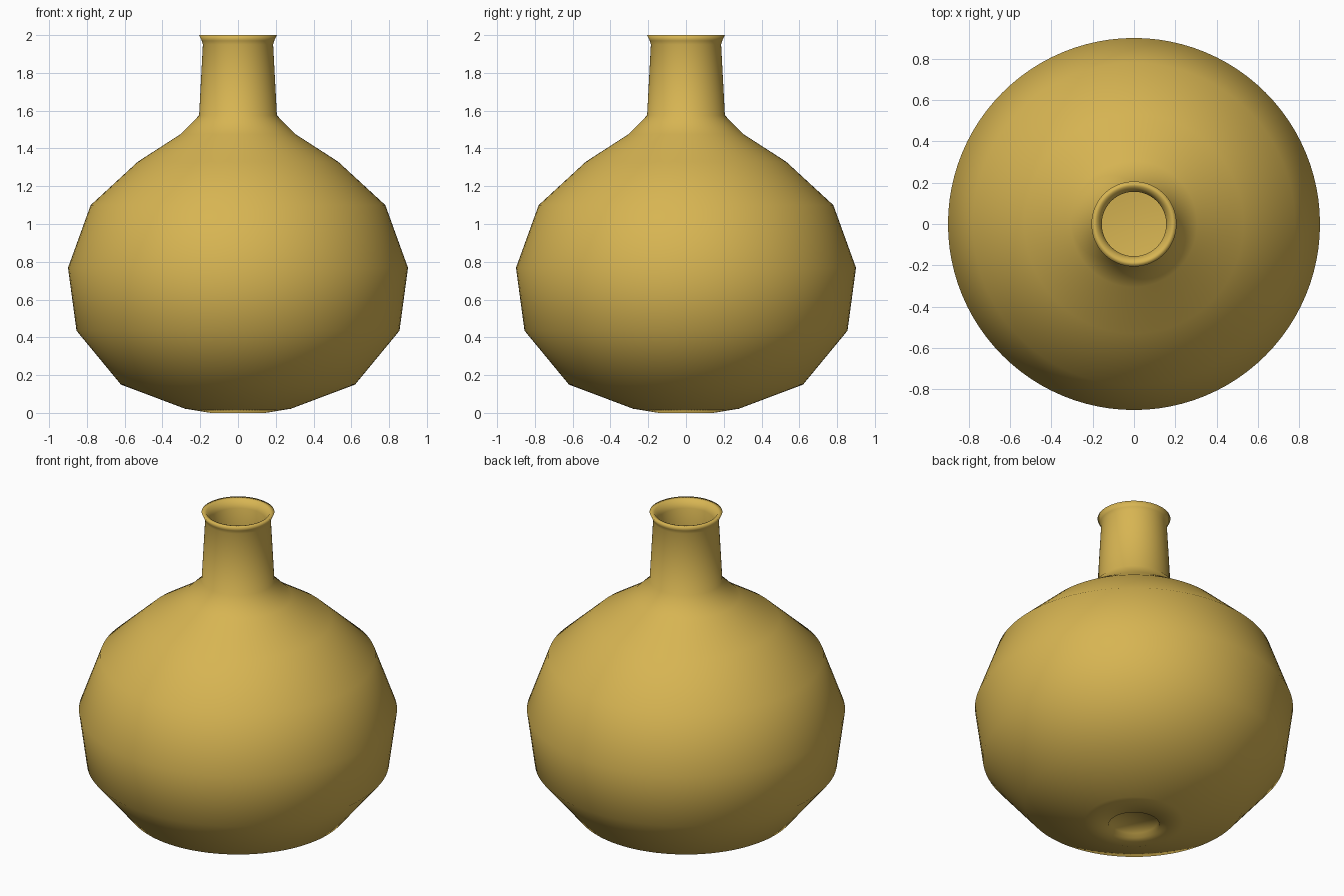
import bpy, bmesh, math

if "Cube" in bpy.data.objects:
    bpy.data.objects.remove(bpy.data.objects["Cube"])

SEGMENTS = 96

glaze = bpy.data.materials.new("ochre_glaze")
glaze.diffuse_color = (0.68, 0.46, 0.085, 1)
glaze.use_nodes = True
glaze.node_tree.nodes["Principled BSDF"].inputs["Base Color"].default_value = glaze.diffuse_color

# Half profile (radius, height): underside, body, neck, lip, then the inner wall
underside = [(0, 0.03), (0.135, 0.025), (0.145, 0.0), (0.28, 0.022)]
body = [(0.62, 0.15), (0.855, 0.435), (0.90, 0.768), (0.78, 1.10),
        (0.53, 1.33), (0.305, 1.475)]
neck = [(0.206, 1.575), (0.186, 1.95), (0.192, 1.97)]
lip = [(0.206, 2.0), (0.178, 1.997), (0.156, 1.95)]
inner = [(0.16, 1.56), (0.27, 1.44), (0.50, 1.28), (0.74, 1.07),
         (0.85, 0.765), (0.81, 0.455), (0.59, 0.19), (0.27, 0.075), (0, 0.07)]


def lathe(name, profile, material):
    """Revolve a half profile around the z axis."""
    bm = bmesh.new()
    verts = [bm.verts.new((r, 0, z)) for r, z in profile]
    edges = [bm.edges.new(pair) for pair in zip(verts, verts[1:])]
    bmesh.ops.spin(bm, geom=verts + edges, cent=(0, 0, 0), axis=(0, 0, 1),
                   angle=math.tau, steps=SEGMENTS, use_merge=True)
    bmesh.ops.remove_doubles(bm, verts=bm.verts, dist=1e-4)
    bmesh.ops.recalc_face_normals(bm, faces=bm.faces)
    for face in bm.faces:
        face.smooth = True
    mesh = bpy.data.meshes.new(name)
    bm.to_mesh(mesh)
    bm.free()
    mesh.materials.append(material)
    obj = bpy.data.objects.new(name, mesh)
    bpy.context.collection.objects.link(obj)
    return obj


# Round flask with a hollow inside and a dimpled base
lathe("flask", underside + body + neck + lip + inner, glaze)
